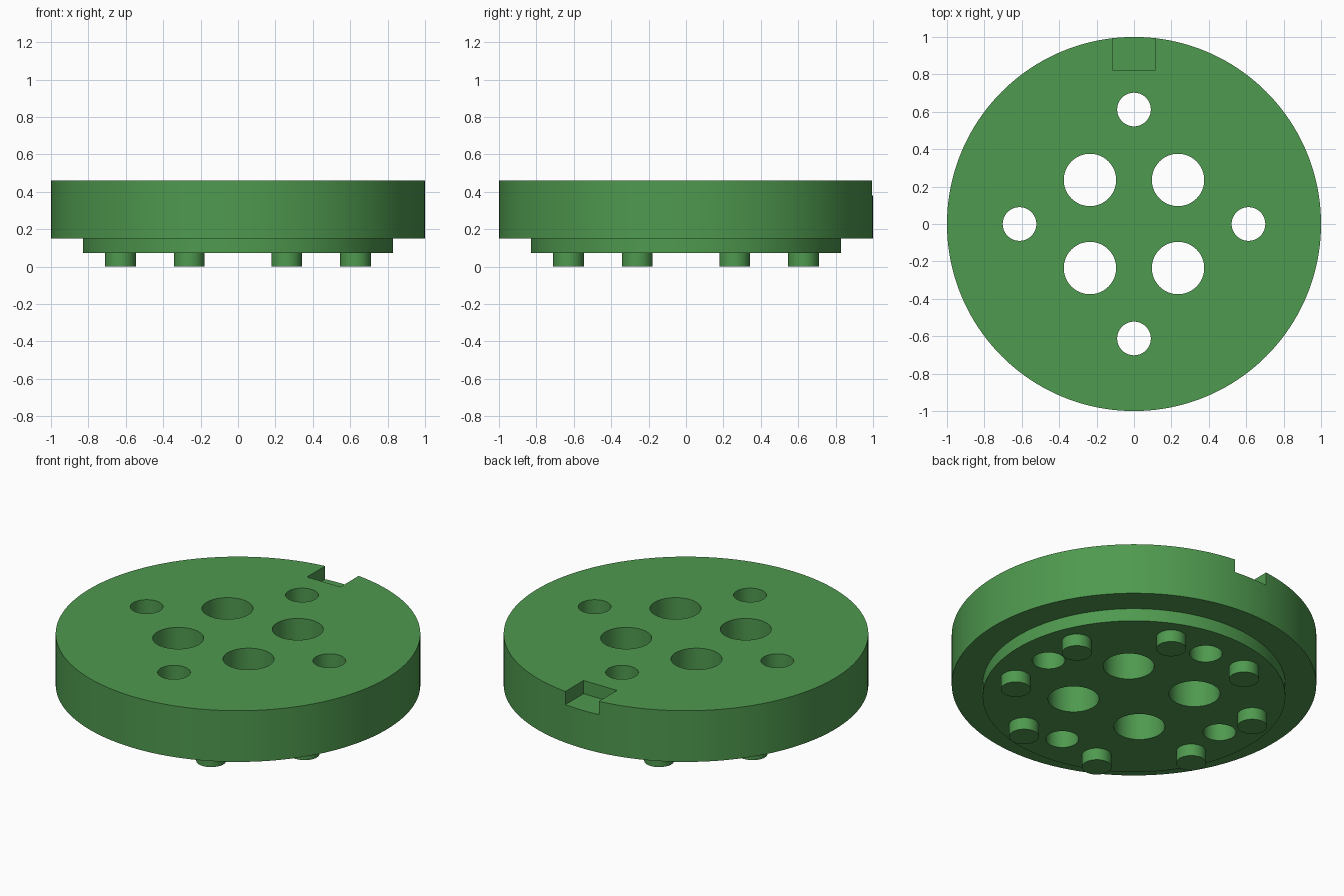
import bpy, bmesh, math
from mathutils import Matrix

if "Cube" in bpy.data.objects:
    bpy.data.objects.remove(bpy.data.objects["Cube"])

green = bpy.data.materials.new("green")
green.diffuse_color = (0.078, 0.319, 0.078, 1)
green.use_nodes = True
green.node_tree.nodes["Principled BSDF"].inputs["Base Color"].default_value = green.diffuse_color


def make_object(name, bm):
    bmesh.ops.recalc_face_normals(bm, faces=bm.faces)
    mesh = bpy.data.meshes.new(name)
    bm.to_mesh(mesh)
    bm.free()
    mesh.materials.append(green)
    ob = bpy.data.objects.new(name, mesh)
    bpy.context.collection.objects.link(ob)
    return ob


def add_cylinder(bm, x, y, z0, z1, r, sides=64):
    bmesh.ops.create_cone(bm, cap_ends=True, segments=sides, radius1=r, radius2=r,
                          depth=z1 - z0, matrix=Matrix.Translation((x, y, (z0 + z1) / 2)))


def ring(radius, count, start):
    for i in range(count):
        a = math.radians(start + 360 * i / count)
        yield radius * math.cos(a), radius * math.sin(a)


def smooth(ob):
    bpy.ops.object.select_all(action='DESELECT')
    ob.select_set(True)
    bpy.context.view_layer.objects.active = ob
    bpy.ops.object.shade_smooth_by_angle(angle=math.radians(30))


# Stepped disc: wide rim on a narrower boss, as one closed lathed shell
bm = bmesh.new()
loops = [[bm.verts.new((x, y, z)) for x, y in ring(r, 160, 0)]
         for r, z in [(0.83, 0.073), (0.83, 0.15), (1.0, 0.15), (1.0, 0.46)]]
for a, b in zip(loops, loops[1:]):
    for i in range(160):
        j = (i + 1) % 160
        bm.faces.new((a[i], a[j], b[j], b[i]))
bm.faces.new(loops[0])
bm.faces.new(loops[-1])
disc = make_object("disc_body", bm)

# Cutter: four large holes, four small holes and the rim notch
bm = bmesh.new()
for x, y in ring(0.333, 4, 45):
    add_cylinder(bm, x, y, -0.2, 0.7, 0.14)
for x, y in ring(0.612, 4, 0):
    add_cylinder(bm, x, y, -0.2, 0.7, 0.09)
bmesh.ops.create_cube(bm, size=1, matrix=Matrix.Translation((0, 0.97, 0.53))
                      @ Matrix.Diagonal((0.224, 0.30, 0.30, 1)))
cutter = make_object("hole_cutter", bm)
cutter.hide_render = True

cut = disc.modifiers.new("holes", 'BOOLEAN')
cut.operation = 'DIFFERENCE'
cut.solver = 'EXACT'
cut.object = cutter
bpy.context.view_layer.objects.active = disc
bpy.ops.object.modifier_apply(modifier=cut.name)
bpy.data.objects.remove(cutter)
smooth(disc)

# Eight locating pins under the boss
bm = bmesh.new()
for x, y in ring(0.68, 8, 22.5):
    add_cylinder(bm, x, y, 0, 0.08, 0.082, 48)
smooth(make_object("locating_pins", bm))
